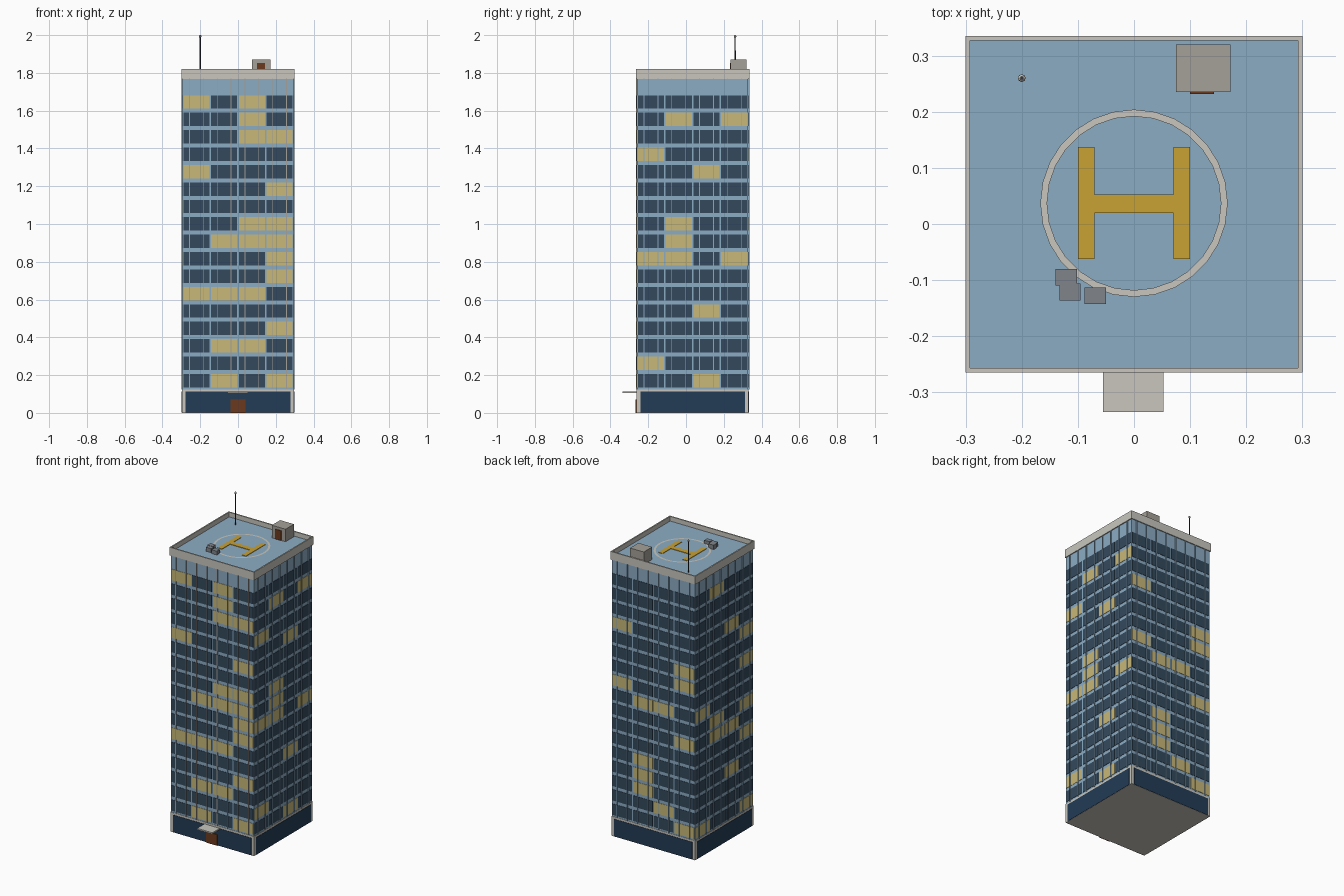
import bpy, bmesh, math
from mathutils import Matrix, Vector

cube = bpy.data.objects.get("Cube")
if cube:
    bpy.data.objects.remove(cube)


def material(name, code):
    rgb = [int(code[i:i + 2], 16) / 255 for i in (0, 2, 4)]
    lin = [c / 12.92 if c < 0.04 else ((c + 0.055) / 1.055) ** 2.4 for c in rgb]
    m = bpy.data.materials.new(name)
    m.use_nodes = True
    m.diffuse_color = (*lin, 1)
    m.node_tree.nodes["Principled BSDF"].inputs["Base Color"].default_value = (*lin, 1)
    return m


BLUE = material("facade blue", "8CACC4")
TRIM = material("pale concrete", "C8C6BE")
DARK = material("dark window", "34495D")
LIT = material("lit window", "C8B878")
LOBBY = material("lobby glass", "233C56")
BROWN = material("door brown", "6B3A1E")
STONE = material("grey concrete", "A5A098")
METAL = material("grey metal", "80848A")
GOLD = material("marking yellow", "C9A235")
BLACK = material("mast black", "33363C")

CY = 0.035            # tower centre in y
HALF = 0.294          # half width of the tower body
ROOF = 1.79
ROWS, FLOOR, SILL = 17, 0.0922, 0.135
BAY = HALF / 2


def add_box(bm, lo, hi, mat=0):
    lo, hi = Vector(lo), Vector(hi)
    m = Matrix.Translation((lo + hi) / 2) @ Matrix.Diagonal((*(hi - lo), 1))
    verts = bmesh.ops.create_cube(bm, size=1, matrix=m)["verts"]
    for f in {f for v in verts for f in v.link_faces}:
        f.material_index = mat


def finish(name, bm, *mats):
    me = bpy.data.meshes.new(name)
    bm.to_mesh(me)
    bm.free()
    for m in mats:
        me.materials.append(m)
    ob = bpy.data.objects.new(name, me)
    bpy.context.collection.objects.link(ob)
    return ob


def boxes(name, mat, *pairs):
    bm = bmesh.new()
    for lo, hi in pairs:
        add_box(bm, lo, hi)
    return finish(name, bm, mat)


def on_side(ob, k):
    # parts are made facing -y, then turned to the wanted side of the tower
    ob.matrix_world = Matrix.Translation((0, CY, 0)) @ Matrix.Rotation(k * math.pi / 2, 4, "Z")


# Main volumes
boxes("tower_body", BLUE, ((-HALF, CY - HALF, 0.12), (HALF, CY + HALF, ROOF)))
boxes("ground_floor", TRIM, ((-0.296, CY - 0.296, 0), (0.296, CY + 0.296, 0.125)))

# Lit rooms per side, rows from the top down, X = lit
LIGHTS = {
    "front": "X.X. ..X. ..XX .... X... ...X .... ..XX .XXX ...X ...X XXX. .... ...X .XX. .... .X.X",
    "left": ".... .X.X .... X... ..X. .... .... .X.. .X.. XX.X .... .... ..X. .... .... X... ..X.",
    "back": ".... .... .... X... .... ...X ...X X... .XX. .... ...X .... .X.. .X.. .X.. ..X. ...X",
    "right": ".X.. .... .... ..X. ...X .... ...X .... X... .X.X .XX. ...X .... ..X. .... .... X..X",
}

for k, (side, pattern) in enumerate(LIGHTS.items()):
    # Window strips
    bm = bmesh.new()
    for r, row in enumerate(pattern.split()):
        z = SILL + (ROWS - 1 - r) * FLOOR
        for b, state in enumerate(row):
            x = (b - 1.5) * BAY
            add_box(bm, (x - 0.069, -HALF - 0.002, z), (x + 0.069, -HALF + 0.002, z + 0.071),
                    int(state == "X"))
    on_side(finish(side + "_windows", bm, DARK, LIT), k)

    # Thin mullions
    bm = bmesh.new()
    for i in range(8):
        x = (i - 3.5) * BAY / 2
        add_box(bm, (x - 0.002, -HALF - 0.006, 0.125), (x + 0.002, -HALF, 1.77))
    on_side(finish(side + "_mullions", bm, STONE if side == "front" else BLUE), k)

    # Lobby glazing
    on_side(boxes(side + "_lobby_glass", LOBBY,
                  ((-0.277, -0.298, 0.001), (0.277, -0.294, 0.112))), k)

    # Parapet wall
    on_side(boxes(side + "_parapet", TRIM,
                  ((-0.3, -0.3, 1.768), (0.292, -0.292, 1.82))), k)

# Entrance
boxes("entrance_door", BROWN, ((-0.04, -0.267, 0), (0.04, -0.26, 0.07)))
boxes("entrance_canopy", TRIM, ((-0.055, -0.335, 0.104), (0.053, -0.26, 0.113)))

# Landing pad markings
top = ROOF + 0.003
bm = bmesh.new()
N = 28
rings = [[bm.verts.new((r * math.cos(2 * math.pi * i / N), CY + 0.002 + r * math.sin(2 * math.pi * i / N), top))
          for i in range(N)] for r in (0.155, 0.167)]
for i in range(N):
    j = (i + 1) % N
    bm.faces.new((rings[0][i], rings[1][i], rings[1][j], rings[0][j]))
finish("landing_ring", bm, TRIM)
boxes("landing_bars", GOLD,
      ((-0.1, -0.062, ROOF), (-0.07, 0.137, top)),
      ((0.07, -0.062, ROOF), (0.1, 0.137, top)),
      ((-0.07, 0.02, ROOF), (0.07, 0.053, top)))

# Roof access hut
boxes("roof_hut", STONE, ((0.075, 0.235, ROOF), (0.172, 0.32, 1.87)))
boxes("roof_hut_door", BROWN, ((0.1, 0.232, ROOF), (0.143, 0.236, 1.853)))

# Air conditioning units
for i, (x, y) in enumerate(((-0.121, -0.095), (-0.114, -0.121), (-0.069, -0.128))):
    boxes(f"air_unit_{i + 1}", METAL,
          ((x - 0.019, y - 0.015, ROOF), (x + 0.019, y + 0.015, 1.818 - 0.002 * i)))

# Mast with tip
bm = bmesh.new()
bmesh.ops.create_cone(bm, cap_ends=True, segments=8, radius1=0.004, radius2=0.003, depth=2 - ROOF,
                      matrix=Matrix.Translation((-0.2, 0.26, 1 + ROOF / 2)))
finish("mast", bm, BLACK)
bm = bmesh.new()
bmesh.ops.create_uvsphere(bm, u_segments=8, v_segments=6, radius=0.007,
                          matrix=Matrix.Translation((-0.2, 0.26, 1.993)))
finish("mast_tip", bm, TRIM)
